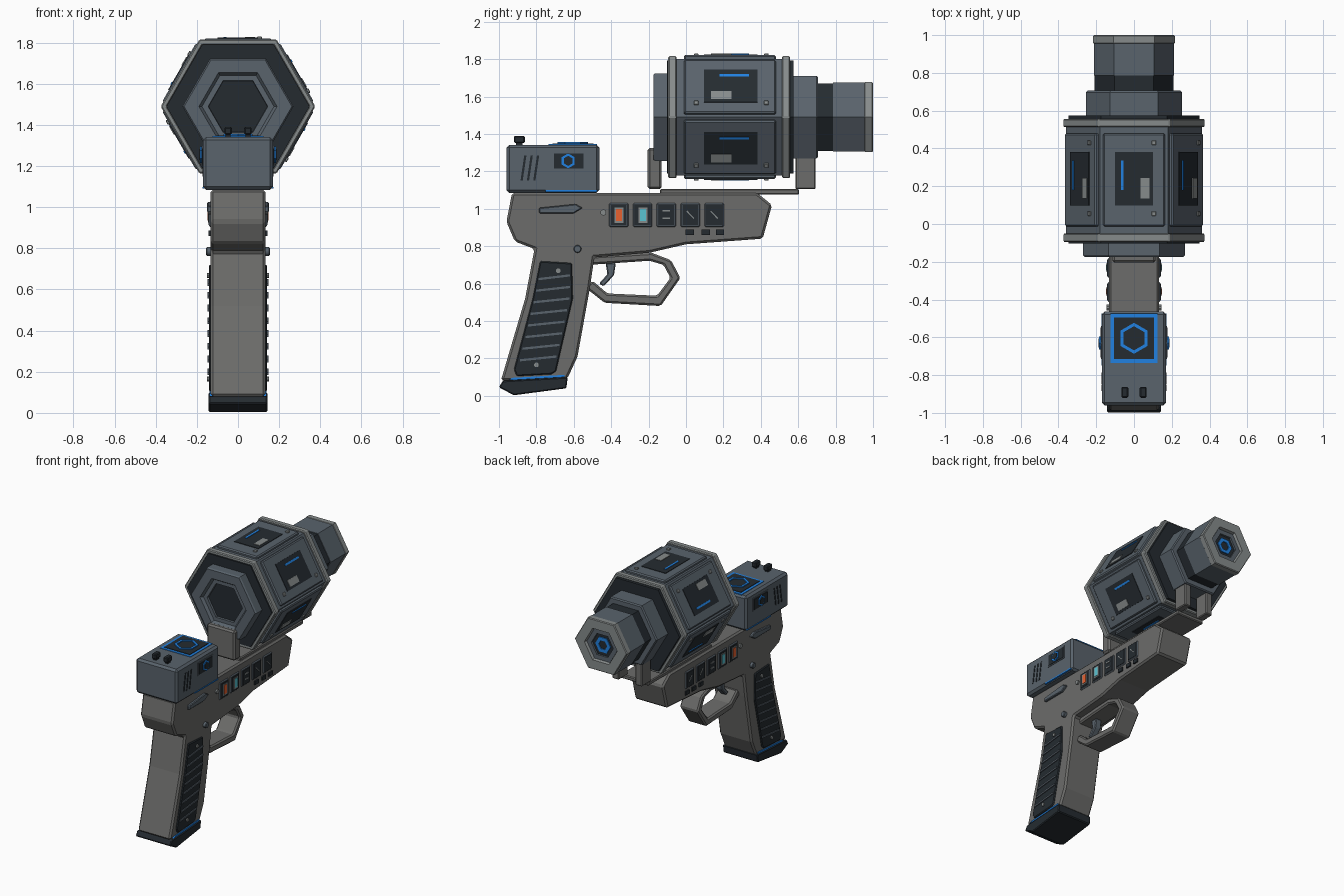
import bpy, bmesh
from math import sin, cos, pi
from mathutils import Matrix, Vector

if "Cube" in bpy.data.objects:
    bpy.data.objects.remove(bpy.data.objects["Cube"])

def material(name, rgb):
    m = bpy.data.materials.new(name)
    m.diffuse_color = (*rgb, 1)
    m.use_nodes = True
    m.node_tree.nodes["Principled BSDF"].inputs["Base Color"].default_value = m.diffuse_color
    return m

GREY = material("frame_grey", (0.15, 0.15, 0.145))
STEEL = material("blue_steel", (0.10, 0.125, 0.15))
LIGHT = material("light_metal", (0.24, 0.26, 0.26))
DARK = material("dark", (0.018, 0.024, 0.03))
BLUE = material("blue_glow", (0.015, 0.22, 0.75))
ORANGE = material("orange", (0.8, 0.12, 0.03))
CYAN = material("cyan", (0.1, 0.55, 0.65))
AXIS_Z = 1.49

def finish(name, bm, mat, bevel=0):
    bmesh.ops.recalc_face_normals(bm, faces=bm.faces)
    me = bpy.data.meshes.new(name)
    bm.to_mesh(me)
    bm.free()
    me.materials.append(mat)
    ob = bpy.data.objects.new(name, me)
    bpy.context.collection.objects.link(ob)
    if bevel:
        b = ob.modifiers.new("bevel", 'BEVEL')
        b.width, b.segments, b.limit_method = bevel, 1, 'ANGLE'
    return ob

def prism(name, pts, x0, x1, mat, bevel=0):
    """Side profile in (y, z), extruded across x."""
    bm = bmesh.new()
    f = bm.faces.new([bm.verts.new((x0, y, z)) for y, z in pts])
    new = bmesh.ops.extrude_face_region(bm, geom=[f])["geom"]
    bmesh.ops.translate(bm, verts=[v for v in new if isinstance(v, bmesh.types.BMVert)], vec=(x1 - x0, 0, 0))
    return finish(name, bm, mat, bevel)

def both(name, pts, x0, x1, mat, bevel=0):
    """The same side detail on the left and right."""
    for s, side in ((1, "right"), (-1, "left")):
        prism(f"{name}_{side}", pts, s * x0, s * x1, mat, bevel)

def rect(y0, z0, y1, z1):
    return [(y0, z0), (y1, z0), (y1, z1), (y0, z1)]

def ngon(y, z, r, n, turn=0.0):
    return [(y + r * cos(2 * pi * i / n + turn), z + r * sin(2 * pi * i / n + turn)) for i in range(n)]

def box(name, x, y, z, mat, bevel=0):
    return prism(name, rect(y[0], z[0], y[1], z[1]), x[0], x[1], mat, bevel)

def turned(name, prof, mat, centre=(0, 0, AXIS_Z), upright=False, turn=0.0, closed=False, bevel=0):
    """Six-sided turning of a (radius, along) profile about y, or z if upright."""
    bm = bmesh.new()
    rings = []
    for r, t in prof:
        ring = []
        for i in range(6):
            a, b = r * cos(i * pi / 3 + turn), r * sin(i * pi / 3 + turn)
            p = Vector((a, b, t)) if upright else Vector((a, t, b))
            ring.append(bm.verts.new(p + Vector(centre)))
        rings.append(ring)
    pairs = list(zip(rings, rings[1:] + rings[:1])) if closed else list(zip(rings, rings[1:]))
    for p, q in pairs:
        for i in range(6):
            j = (i + 1) % 6
            bm.faces.new((p[i], p[j], q[j], q[i]))
    if not closed:
        bm.faces.new(rings[0])
        bm.faces.new(rings[-1])
    return finish(name, bm, mat, bevel)

# Frame and grip
prism("frame", [(-.93, 1.085), (.38, 1.085), (.46, 1.02), (.41, .84), (0, .81), (-.195, .765),
                (-.49, .74), (-.515, .57), (-.58, .21), (-.635, .09), (-.99, .08), (-.86, .52),
                (-.81, .785), (-.915, .825), (-.96, .93)], -.133, .133, GREY, .012)
prism("grip_base", [(-1, .045), (-.92, .003), (-.64, .04), (-.632, .10), (-.98, .08)], -.143, .143, DARK, .006)
prism("base_glow", [(-.95, .083), (-.65, .10), (-.65, .112), (-.93, .096)], -.139, .139, BLUE)
both("grip_panel", [(-.78, .72), (-.61, .71), (-.605, .52), (-.695, .13), (-.72, .115), (-.905, .105),
                    (-.92, .14), (-.82, .52)], .125, .142, DARK, .006)
for i in range(8):
    z = .63 - i * .062
    l, r = -.79 - (.62 - z) * .23, -.62 - max(0, .52 - z) * .22
    both(f"grip_ridge_{i}", [(l, z - .012), (r, z + .008), (r, z + .02), (l, z)], .138, .149, STEEL)
for i, (y, z) in enumerate([(-.683, .668), (-.80, .165)]):
    both(f"grip_screw_{i}", ngon(y, z, .013, 10), .138, .15, LIGHT)

# Trigger guard and trigger
prism("trigger_guard", [(-.52, .745), (-.185, .765), (-.08, .725), (-.03, .63), (-.135, .48), (-.435, .497),
                        (-.54, .58), (-.50, .615), (-.42, .547), (-.155, .535), (-.083, .63), (-.12, .70),
                        (-.195, .722), (-.52, .70)], -.075, .075, GREY, .01)
prism("trigger", [(-.43, .71), (-.375, .71), (-.385, .645), (-.44, .585), (-.465, .60), (-.42, .65)],
      -.025, .025, STEEL, .006)

# Frame side fittings
both("frame_pin", ngon(-.58, .785, .021, 12), .125, .155, STEEL, .004)
both("selector_lever", [(-.785, .975), (-.60, .975), (-.553, 1.005), (-.59, 1.025), (-.785, 1.005)],
     .125, .15, STEEL, .005)
both("frame_button", ngon(-.442, .98, .016, 10), .125, .145, LIGHT)
for i in range(5):
    y = -.36 + i * .1275
    both(f"module_rim_{i}", rect(y - .052, .903, y + .052, 1.03), .125, .14, STEEL, .006)
    both(f"module_{i}", rect(y - .042, .913, y + .042, 1.02), .13, .143, DARK)
    if i < 2:
        both(f"module_frame_{i}", rect(y - .022, .925, y + .026, 1.008), .14, .146, LIGHT)
        both(f"module_cell_{i}", rect(y - .014, .935, y + .018, 1.0), .14, .149, (ORANGE, CYAN)[i])
    elif i == 2:
        for k in (.945, .985):
            both(f"module_bar_{k}", rect(y - .02, k, y + .02, k + .009), .14, .147, LIGHT)
    else:
        both(f"module_needle_{i}", [(y - .02, .985), (y + .018, .945), (y + .022, .95), (y - .016, .99)],
             .14, .146, LIGHT)
for i, y in enumerate((.02, .105, .182)):
    both(f"small_port_{i}", rect(y - .022, .86, y + .022, .888), .125, .143, DARK)

# Rear control block
box("rear_block", (-.17, .17), (-.96, -.463), (1.085, 1.342), STEEL, .015)
box("block_glow", (-.172, .172), (-.75, -.475), (1.09, 1.099), BLUE)
box("top_screen_rim", (-.125, .125), (-.735, -.475), (1.33, 1.346), BLUE)
box("top_screen", (-.105, .105), (-.715, -.495), (1.335, 1.35), DARK)
turned("top_hexagon", [(.082, 0), (.082, .012), (.064, .012), (.064, 0)], BLUE, (0, -.605, 1.345), True, pi / 6, True)
both("side_screen_rim", rect(-.715, 1.207, -.54, 1.303), .16, .174, STEEL)
both("side_screen", rect(-.706, 1.215, -.549, 1.295), .16, .177, DARK)
both("side_hexagon", ngon(-.63, 1.256, .04, 6, pi / 6), .165, .184, BLUE)
both("side_hexagon_core", ngon(-.63, 1.256, .027, 6, pi / 6), .165, .187, DARK)
for i in range(3):
    y = -.885 + i * .034
    both(f"vent_{i}", [(y, 1.15), (y + .012, 1.15), (y + .032, 1.285), (y + .02, 1.285)], .16, .173, DARK)
for s in (-1, 1):
    box(f"knob_stem_{s}", (s * .048 - .012, s * .048 + .012), (-.91, -.875), (1.33, 1.36), DARK)
    box(f"knob_{s}", (s * .048 - .018, s * .048 + .018), (-.92, -.862), (1.352, 1.39), DARK, .006)

# Rail and brackets holding the drum
box("rail", (-.115, .115), (-.14, .605), (1.075, 1.105), GREY, .006)
box("rear_bracket", (-.115, .115), (-.205, -.13), (1.105, 1.325), GREY, .012)
for s in (-1, 1):
    box(f"front_post_{s}", (s * .095 - .027, s * .095 + .027), (.585, .693), (1.105, 1.32), GREY, .006)

# Hexagonal drum
turned("drum_core", [(.36, -.06), (.36, .52)], STEEL)
for tag, y0, y1 in (("rear", -.095, -.05), ("front", .513, .557)):
    turned(f"drum_ring_{tag}", [(.345, y0), (.376, y0), (.376, y1), (.345, y1)], LIGHT, closed=True, bevel=.006)
turned("rear_cap", [(.348, -.102), (.348, -.06)], DARK)
turned("front_cap", [(.348, .52), (.348, .575)], DARK)
turned("rear_plate", [(.27, -.09), (.27, -.165), (.262, -.175), (.19, -.175), (.175, -.155), (.145, -.155),
                      (.14, -.115)], STEEL)
turned("rear_core", [(.143, -.14), (.143, -.11)], DARK)

# Side plates of the drum, one per face
for i in range(6):
    turn = Matrix.Translation((0, 0, AXIS_Z)) @ Matrix.Rotation(i * pi / 3, 4, 'Y')
    parts = [box(f"drum_panel_{i}", (-.165, .165), (-.012, .48), (.30, .331), STEEL, .008),
             box(f"panel_window_{i}", (-.1, .1), (.097, .382), (.32, .335), DARK),
             box(f"panel_light_{i}", (-.07, -.056), (.18, .337), (.325, .339), BLUE),
             box(f"panel_label_{i}", (.035, .083), (.135, .243), (.325, .339), LIGHT)]
    for k, y in enumerate((.055, .43)):
        parts.append(box(f"panel_screw_{i}_{k}", (.093, .117), (y - .012, y + .012), (.325, .34), LIGHT, .003))
    for ob in parts:
        ob.matrix_world = turn

# Barrel with stepped muzzle
turned("front_plate", [(.255, .56), (.255, .697), (.247, .706), (.1, .706)], STEEL)
turned("barrel_collar", [(.208, .70), (.208, .79)], DARK)
turned("barrel", [(.213, .785), (.213, .957), (.1, .957)], STEEL)
turned("muzzle_ring", [(.209, .952), (.216, .958), (.216, .994), (.21, 1.0), (.135, 1.0), (.125, .975), (.125, .952)],
       LIGHT, closed=True)
turned("muzzle_inner", [(.127, .95), (.127, .982), (.09, .982), (.09, .95)], STEEL, closed=True)
turned("muzzle_dark", [(.092, .95), (.092, .968)], DARK)
turned("muzzle_glow", [(.062, .96), (.062, .975), (.035, .975), (.035, .96)], BLUE, closed=True)
